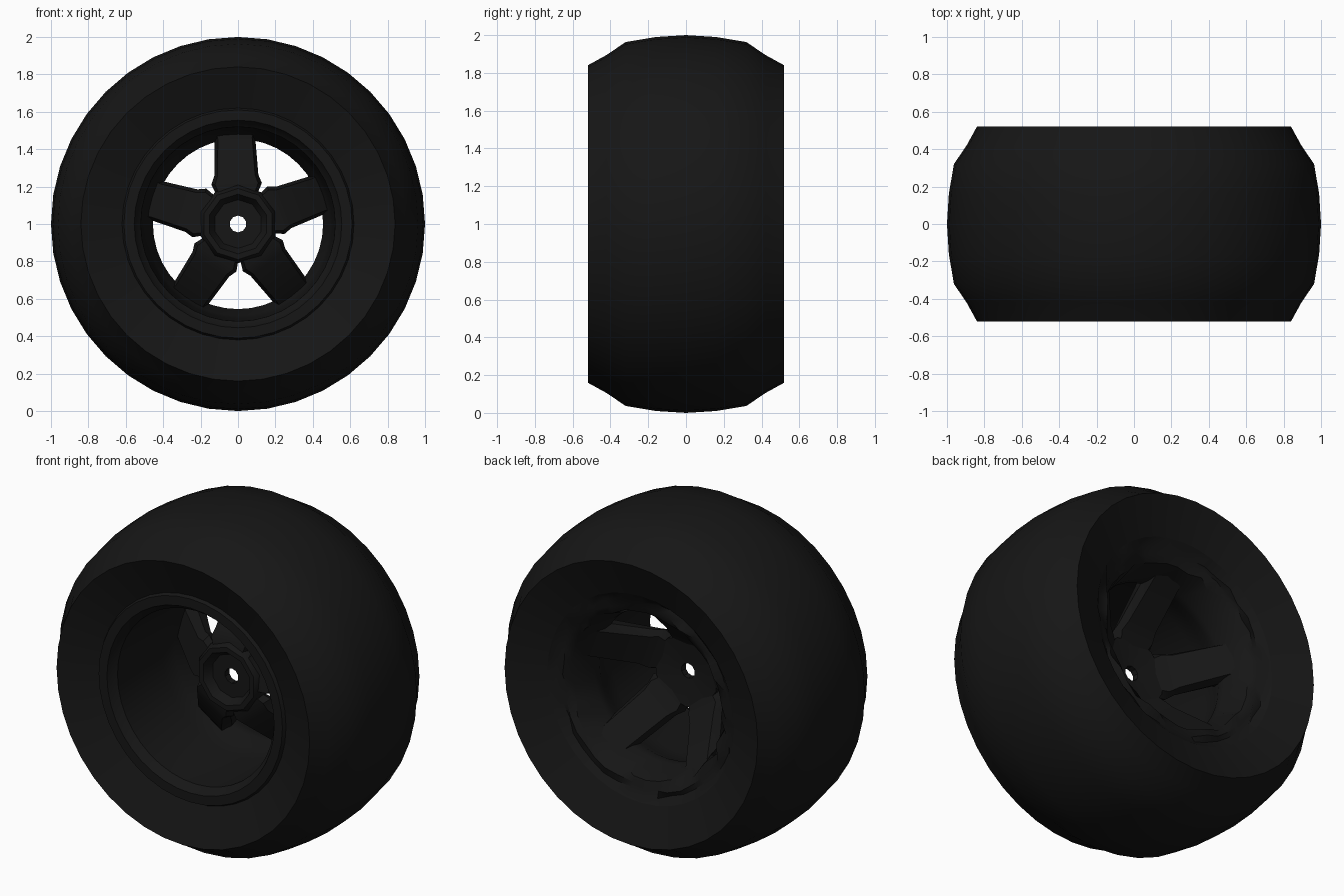
import bpy, bmesh, math, random
from mathutils import Matrix, Vector

if "Cube" in bpy.data.objects:
    bpy.data.objects.remove(bpy.data.objects["Cube"])

random.seed(4)
CENTRE = Vector((0, 0, 1))
rubber = bpy.data.materials.new("black_rubber")
rubber.diffuse_color = (0.008, 0.008, 0.008, 1)
rubber.use_nodes = True
rubber.node_tree.nodes["Principled BSDF"].inputs["Base Color"].default_value = rubber.diffuse_color
metal = bpy.data.materials.new("black_metal")
metal.diffuse_color = (0.008, 0.008, 0.008, 1)
metal.use_nodes = True
metal.node_tree.nodes["Principled BSDF"].inputs["Base Color"].default_value = metal.diffuse_color


def finish(name, bm, mat, angle=35):
    """Turn a bmesh into a named object with smooth shading and sharp edges."""
    bmesh.ops.recalc_face_normals(bm, faces=bm.faces)
    me = bpy.data.meshes.new(name)
    bm.to_mesh(me)
    bm.free()
    me.materials.append(mat)
    ob = bpy.data.objects.new(name, me)
    bpy.context.collection.objects.link(ob)
    ob.location = CENTRE
    bpy.ops.object.select_all(action='DESELECT')
    ob.select_set(True)
    bpy.context.view_layer.objects.active = ob
    bpy.ops.object.shade_smooth_by_angle(angle=math.radians(angle))
    return ob


def lathe(name, profile, sides, mat, closed=True, rough=None):
    """Spin (radius, y) points about the y axis; rough(r, y) gives jitter."""
    bm = bmesh.new()
    rings = []
    for r, y in profile:
        j = rough(r, y) if rough else 0
        ring = []
        for i in range(sides):
            a = 2 * math.pi * i / sides + math.pi / 2
            rr = r + random.uniform(-j, j) * 0.6
            ring.append(bm.verts.new((rr * math.cos(a), y + random.uniform(-j, j), rr * math.sin(a))))
        rings.append(ring)
    n = len(rings)
    for k in range(n if closed else n - 1):
        a, b = rings[k], rings[(k + 1) % n]
        for i in range(sides):
            m = (i + 1) % sides
            bm.faces.new((a[i], a[m], b[m], b[i]))
    return finish(name, bm, mat)


# Tyre: crowned tread, chamfered shoulders, dished sidewalls
half = [(1.0, 0), (0.99, 0.16), (0.963, 0.32), (0.895, 0.42), (0.84, 0.52), (0.62, 0.43)]
tyre = [(r, -y) for r, y in reversed(half)] + half[1:]
lathe("tyre", tyre, 40, rubber, closed=False)

# Rim barrel: front lip, deep front well, narrow seat for the spokes, rear flange
barrel = [(0.62, -0.43), (0.61, -0.45), (0.555, -0.45), (0.54, -0.42), (0.52, -0.40),
          (0.505, 0.0), (0.49, 0.10), (0.455, 0.17), (0.455, 0.22),
          (0.50, 0.37), (0.54, 0.40), (0.58, 0.40), (0.62, 0.43), (0.62, 0.36), (0.56, 0.2), (0.56, -0.36)]
lathe("rim_barrel", barrel, 40, metal,
      rough=lambda r, y: 0.022 if y > 0.36 and r < 0.6 else 0)

# Hub: raised outer ring, thin recessed plate with a centre hole
hub = [(0.045, -0.02), (0.045, -0.06), (0.13, -0.06), (0.16, -0.11), (0.19, -0.11),
       (0.21, -0.08), (0.21, 0.0), (0.14, -0.01)]
lathe("hub", hub, 10, metal)

# Five dished spokes: stations of (radius, front y, back y, half width)
stations = [(0.16, -0.09, -0.01, 0.11), (0.215, -0.08, 0.02, 0.135), (0.26, -0.06, 0.06, 0.118),
            (0.46, 0.10, 0.27, 0.108), (0.52, 0.16, 0.36, 0.125)]
for k in range(5):
    bm = bmesh.new()
    loops = []
    for r, yf, yb, w in stations:
        loops.append([bm.verts.new(p) for p in
                      ((-w * 0.85, yf, r), (w * 0.85, yf, r), (w, (yf + yb) / 2, r),
                       (w * 0.8, yb, r), (-w * 0.8, yb, r), (-w, (yf + yb) / 2, r))])
    for a, b in zip(loops, loops[1:]):
        for i in range(6):
            m = (i + 1) % 6
            bm.faces.new((a[i], a[m], b[m], b[i]))
    bm.faces.new(loops[0])
    bm.faces.new(loops[-1])
    bm.transform(Matrix.Rotation(math.radians(72 * k - 2), 4, 'Y'))
    finish("spoke_%d" % (k + 1), bm, metal, 30)
